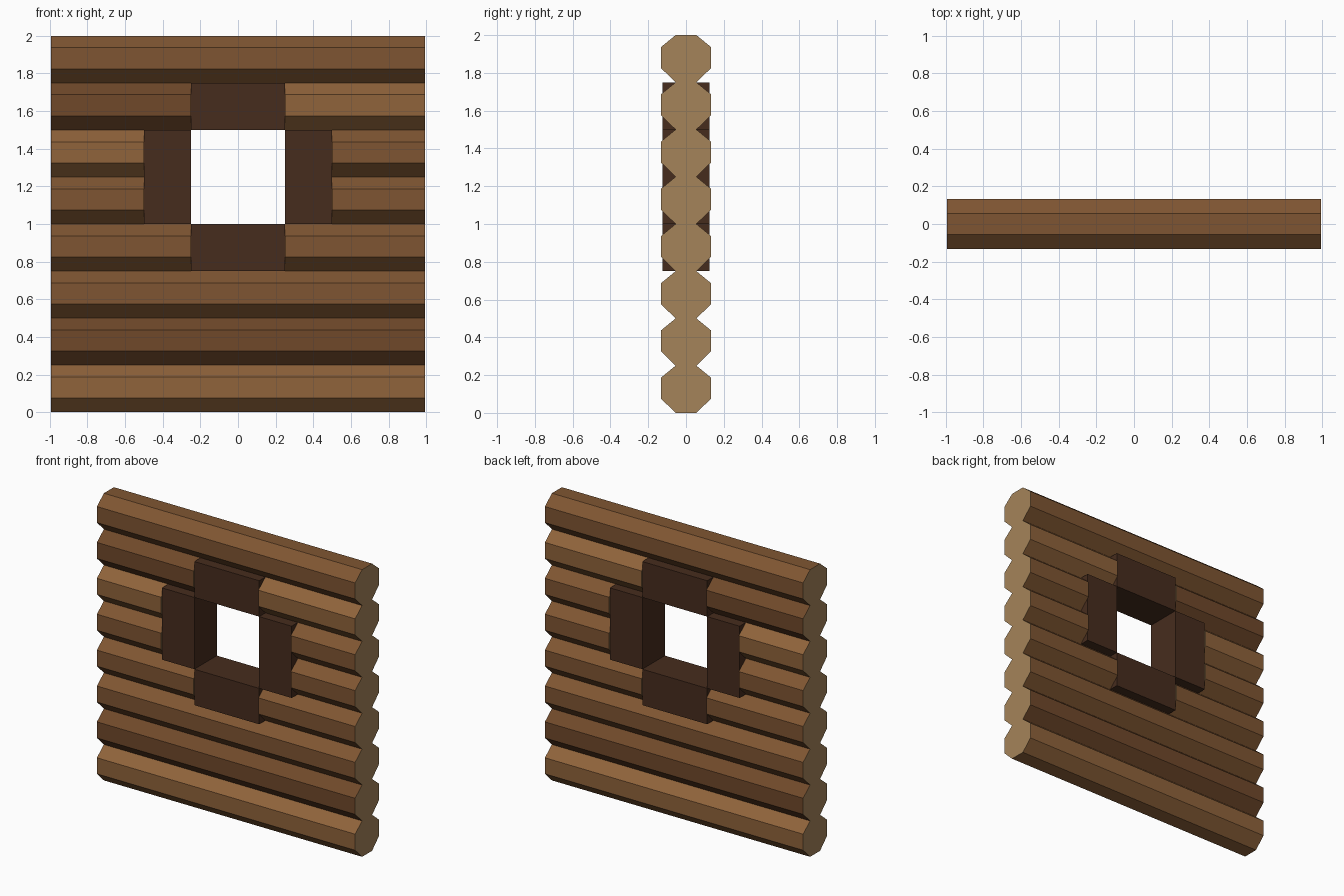
import bpy, bmesh

if "Cube" in bpy.data.objects:
    bpy.data.objects.remove(bpy.data.objects["Cube"])

ROW = 0.25      # height of one log course
END = 0.995     # half length of the wall


def material(name, rgb):
    """Material from 0-255 screen colour."""
    m = bpy.data.materials.new(name)
    m.diffuse_color = [(c / 255) ** 2.2 for c in rgb] + [1]
    m.use_nodes = True
    m.node_tree.nodes["Principled BSDF"].inputs["Base Color"].default_value = m.diffuse_color
    return m


BARK = {
    "light": material("light_bark", (142, 99, 61)),
    "mid": material("mid_bark", (126, 86, 53)),
    "dark": material("dark_bark", (111, 74, 46)),
}
CUT = material("cut_wood", (163, 131, 90))
FRAME = material("frame_wood", (72, 48, 35))

# Octagonal log cross-section (y, z above the row base)
PROFILE = [(-0.055, 0), (0.055, 0), (0.132, 0.075), (0.132, 0.187),
           (0.055, ROW), (-0.055, ROW), (-0.132, 0.187), (-0.132, 0.075)]


def finish(bm, name, mats):
    bmesh.ops.recalc_face_normals(bm, faces=bm.faces)
    mesh = bpy.data.meshes.new(name)
    bm.to_mesh(mesh)
    bm.free()
    for m in mats:
        mesh.materials.append(m)
    bpy.context.collection.objects.link(bpy.data.objects.new(name, mesh))


def log(name, row, x0, x1, tone):
    """Extrude the octagon along x; end caps get the cut wood colour."""
    bm = bmesh.new()
    cap = bm.faces.new([bm.verts.new((x0, y, row * ROW + z)) for y, z in PROFILE])
    ext = bmesh.ops.extrude_face_region(bm, geom=[cap], use_keep_orig=True)["geom"]
    bmesh.ops.translate(bm, vec=(x1 - x0, 0, 0),
                        verts=[v for v in ext if isinstance(v, bmesh.types.BMVert)])
    for f in bm.faces:
        f.material_index = 1 if len(f.verts) == 8 else 0
    finish(bm, name, [BARK[tone], CUT])


def block(name, x0, x1, z0, z1, half_depth=0.124):
    bm = bmesh.new()
    bmesh.ops.create_cube(bm, size=1)
    bmesh.ops.scale(bm, vec=(x1 - x0, 2 * half_depth, z1 - z0), verts=bm.verts)
    bmesh.ops.translate(bm, vec=((x0 + x1) / 2, 0, (z0 + z1) / 2), verts=bm.verts)
    finish(bm, name, [FRAME])


# Full-length logs below and above the window
for row, tone in [(0, "light"), (1, "dark"), (2, "mid"), (7, "mid")]:
    log(f"full_log_{row}", row, -END, END, tone)

# Short logs either side of the window: row, inner end, left tone, right tone
for row, inner, left, right in [(3, 0.25, "mid", "mid"), (4, 0.5, "mid", "mid"),
                                (5, 0.5, "light", "mid"), (6, 0.25, "dark", "light")]:
    log(f"left_log_{row}", row, -END, -inner, left)
    log(f"right_log_{row}", row, inner, END, right)

# Window frame
block("window_sill", -0.25, 0.25, 0.75, 1.0)
block("window_lintel", -0.25, 0.25, 1.5, 1.75)
block("left_jamb", -0.5, -0.25, 1.0, 1.5)
block("right_jamb", 0.25, 0.5, 1.0, 1.5)
